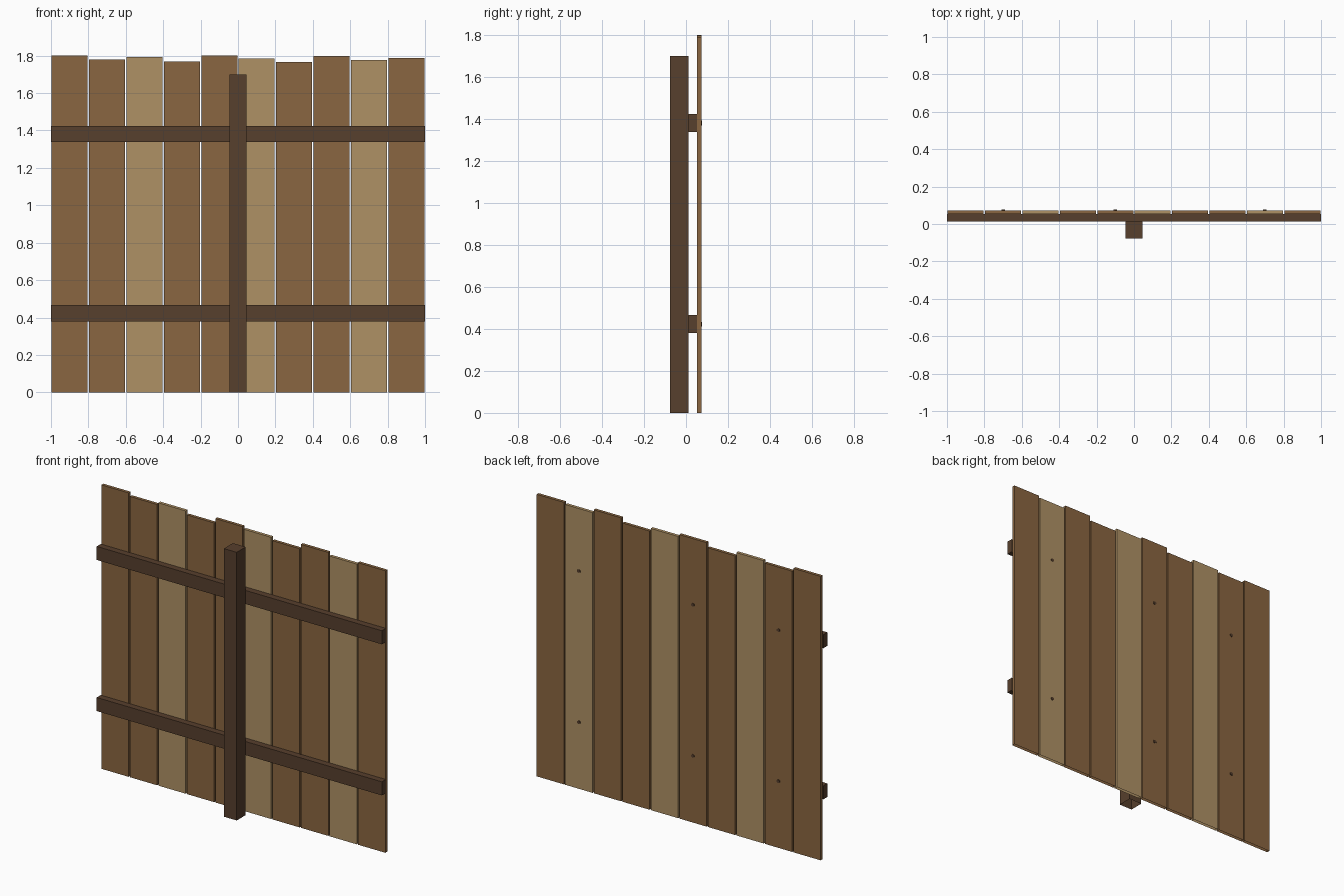
import bpy, bmesh, math
from mathutils import Matrix

if "Cube" in bpy.data.objects:
    bpy.data.objects.remove(bpy.data.objects["Cube"])


def material(name, rgb):
    m = bpy.data.materials.new(name)
    m.diffuse_color = (*rgb, 1.0)
    m.use_nodes = True
    m.node_tree.nodes["Principled BSDF"].inputs["Base Color"].default_value = m.diffuse_color
    return m


BROWN = material("brown_wood", (0.254, 0.133, 0.053))
LIGHT = material("light_wood", (0.429, 0.283, 0.130))
DARK = material("dark_wood", (0.095, 0.050, 0.026))


def finish(bm, name, mat):
    mesh = bpy.data.meshes.new(name)
    bm.to_mesh(mesh)
    bm.free()
    mesh.materials.append(mat)
    obj = bpy.data.objects.new(name, mesh)
    bpy.context.collection.objects.link(obj)
    return obj


def box(name, x, y, z, mat, open_bottom=False):
    """Box from (min, max) pairs on each axis."""
    bm = bmesh.new()
    size = [b - a for a, b in (x, y, z)]
    mid = [(a + b) / 2 for a, b in (x, y, z)]
    bmesh.ops.create_cube(bm, size=1, matrix=Matrix.Translation(mid) @ Matrix.Diagonal((*size, 1)))
    if open_bottom:
        bm.normal_update()
        down = [f for f in bm.faces if f.normal.z < -0.9]
        bmesh.ops.delete(bm, geom=down, context='FACES_ONLY')
    return finish(bm, name, mat)


def nail(name, x, z):
    """Small six-sided head on the back of a board."""
    bm = bmesh.new()
    place = Matrix.Translation((x, 0.074, z)) @ Matrix.Rotation(math.pi / 2, 4, 'X')
    bmesh.ops.create_cone(bm, cap_ends=True, segments=6, radius1=0.011, radius2=0.011,
                          depth=0.006, matrix=place)
    return finish(bm, name, DARK)


# Upright boards with uneven tops
tops = [1.80, 1.78, 1.793, 1.77, 1.80, 1.786, 1.767, 1.797, 1.777, 1.788]
for i, top in enumerate(tops):
    cx = -0.9 + 0.2 * i
    box(f"board_{i + 1}", (cx - 0.096, cx + 0.096), (0.053, 0.073), (0, top),
        LIGHT if i in (2, 5, 8) else BROWN, open_bottom=True)

# Horizontal rails and their nail heads
for label, z in (("lower", 0.423), ("upper", 1.381)):
    box(f"{label}_rail", (-1, 1), (0.013, 0.053), (z - 0.043, z + 0.043), DARK)
    for n, x in enumerate((-0.7, -0.1, 0.7)):
        nail(f"{label}_nail_{n + 1}", x, z)

# Square post
box("post", (-0.045, 0.045), (-0.077, 0.013), (0, 1.70), DARK, open_bottom=True)
